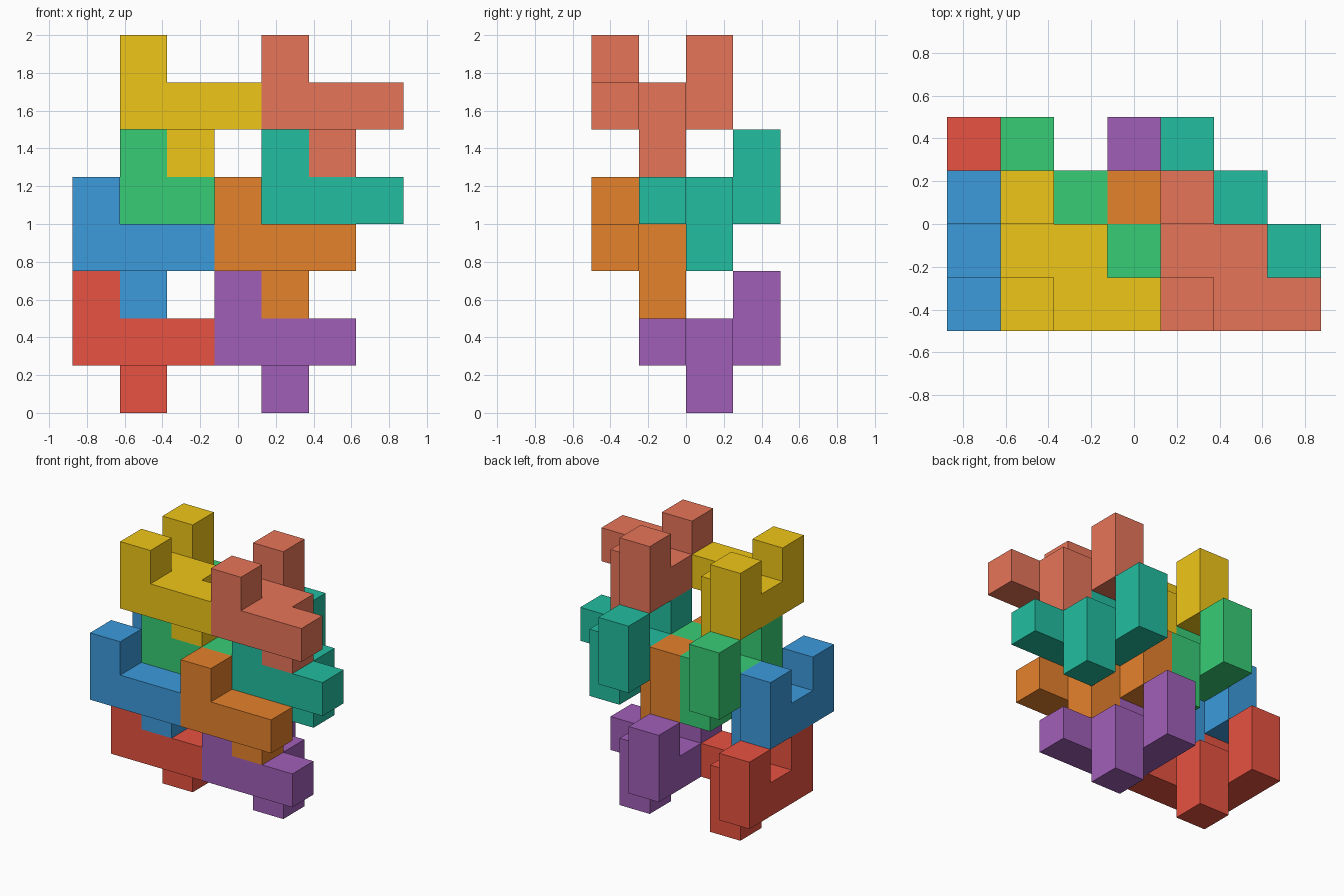
import bpy, bmesh
from mathutils import Color, Vector

if "Cube" in bpy.data.objects:
    bpy.data.objects.remove(bpy.data.objects["Cube"])

U = 0.25  # edge of one cube cell

# One puzzle piece: stepped triangular slab, two prongs up, one prong down
CELLS = {(i, j, 0) for i in range(3) for j in range(3 - i)}
CELLS |= {(0, 0, 1), (0, 2, 1), (1, 1, -1)}


def piece_mesh(name):
    """Skin the cells with outer faces only, then merge coplanar faces."""
    bm = bmesh.new()
    for cell in CELLS:
        c = Vector(cell)
        for axis in range(3):
            for sign in (-1, 1):
                n = Vector((0, 0, 0))
                n[axis] = sign
                if tuple(int(v) for v in c + n) in CELLS:
                    continue
                u, v = Vector((0, 0, 0)), Vector((0, 0, 0))
                u[(axis + 1) % 3] = 0.5
                v[(axis + 2) % 3] = 0.5 * sign
                mid = c + n * 0.5 + Vector((0.5, 0.5, 0.5))
                bm.faces.new([bm.verts.new((mid + a * u + b * v) * U)
                              for a, b in ((-1, -1), (1, -1), (1, 1), (-1, 1))])
    bmesh.ops.remove_doubles(bm, verts=bm.verts, dist=0.001)
    bmesh.ops.dissolve_limit(bm, angle_limit=0.01, verts=bm.verts, edges=bm.edges)
    bmesh.ops.recalc_face_normals(bm, faces=bm.faces)
    mesh = bpy.data.meshes.new(name)
    bm.to_mesh(mesh)
    bm.free()
    return mesh


# Layers from bottom to top: corner cell of the left piece, then both sRGB
# colours; the right piece sits three cells further along x
LAYERS = [
    ((0, 1, 1), ("red", (231, 82, 65)), ("purple", (161, 95, 184))),
    ((0, 0, 3), ("blue", (60, 155, 220)), ("orange", (230, 130, 44))),
    ((1, 1, 4), ("green", (55, 205, 117)), ("teal", (34, 190, 160))),
    ((1, 0, 6), ("yellow", (240, 198, 24)), ("salmon", (231, 117, 89))),
]

for (i, j, k), *pair in LAYERS:
    for side, (colour, rgb) in enumerate(pair):
        name = colour + "_piece"
        mesh = piece_mesh(name)
        mat = bpy.data.materials.new(colour)
        linear = Color([c / 255 for c in rgb]).from_srgb_to_scene_linear()
        mat.diffuse_color = (*linear, 1)
        mat.use_nodes = True
        mat.node_tree.nodes["Principled BSDF"].inputs["Base Color"].default_value = mat.diffuse_color
        mesh.materials.append(mat)
        ob = bpy.data.objects.new(name, mesh)
        ob.location = ((i + 3 * side - 3.5) * U, (j - 2) * U, k * U)
        bpy.context.collection.objects.link(ob)
